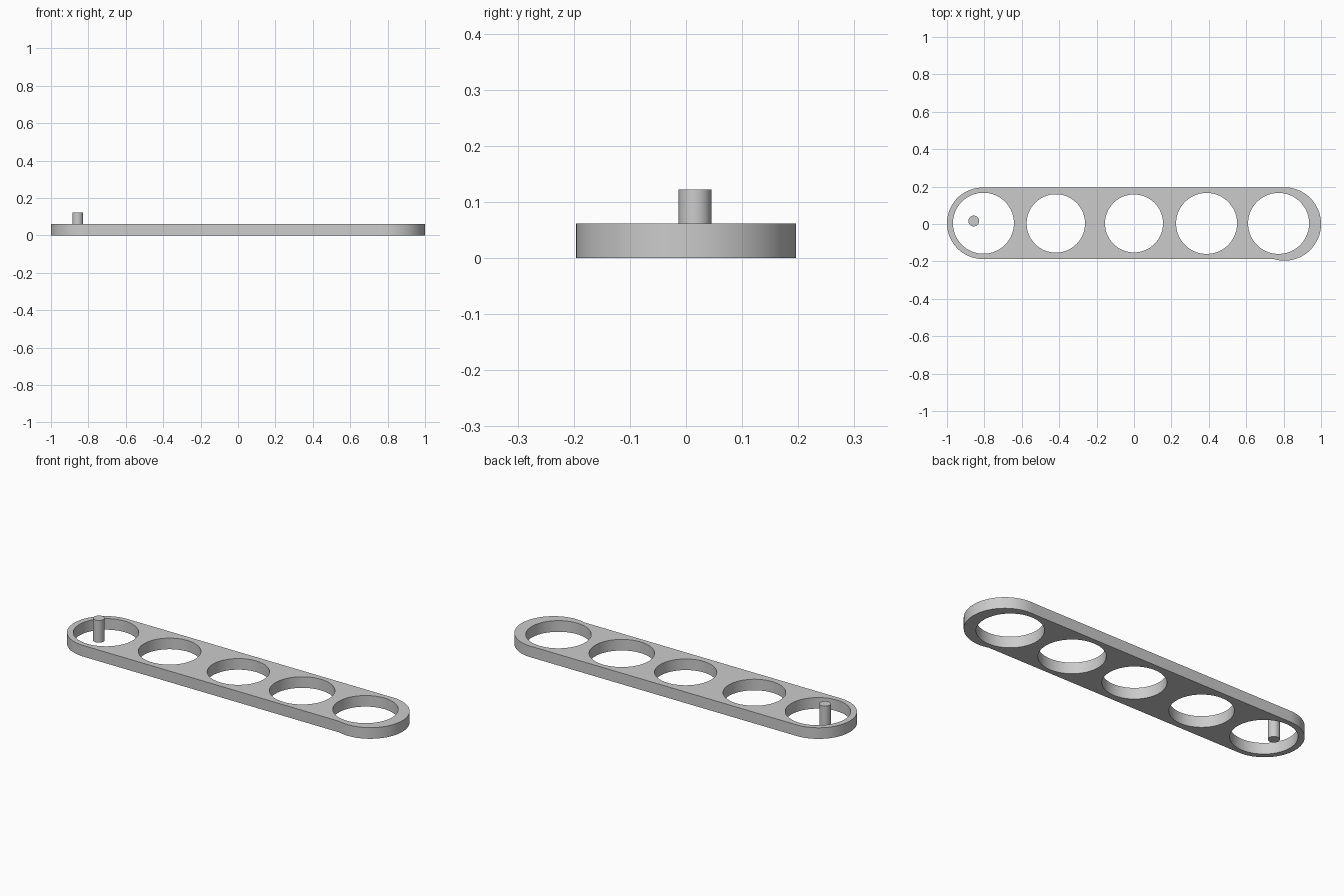
import bpy, bmesh, math

if "Cube" in bpy.data.objects:
    bpy.data.objects.remove(bpy.data.objects["Cube"], do_unlink=True)

THICK = 0.061
PIN_TOP = 0.122

grey = bpy.data.materials.new("plain_grey")
grey.use_nodes = True
colour = (0.6, 0.6, 0.6, 1)
grey.diffuse_color = colour
grey.node_tree.nodes["Principled BSDF"].inputs["Base Color"].default_value = colour


def arc(cx, cy, r, start, end, steps):
    """Points on an arc, angles in degrees."""
    angles = [math.radians(start + (end - start) * i / steps) for i in range(steps + 1)]
    return [(cx + r * math.cos(a), cy + r * math.sin(a)) for a in angles]


def finish(obj):
    obj.data.materials.clear()
    obj.data.materials.append(grey)
    bpy.ops.object.select_all(action="DESELECT")
    obj.select_set(True)
    bpy.context.view_layer.objects.active = obj
    bpy.ops.object.shade_smooth_by_angle(angle=math.radians(30))


def extruded_plate(name, loops, height):
    """Fill closed outlines (inner ones become holes) and give them height."""
    curve = bpy.data.curves.new(name, "CURVE")
    curve.dimensions = "2D"
    curve.fill_mode = "BOTH"
    curve.extrude = height / 2
    for pts in loops:
        spline = curve.splines.new("POLY")
        spline.points.add(len(pts) - 1)
        for p, (x, y) in zip(spline.points, pts):
            p.co = (x, y, 0, 1)
        spline.use_cyclic_u = True
    obj = bpy.data.objects.new(name, curve)
    bpy.context.collection.objects.link(obj)
    bpy.ops.object.select_all(action="DESELECT")
    obj.select_set(True)
    bpy.context.view_layer.objects.active = obj
    bpy.ops.object.convert(target="MESH")
    obj = bpy.context.object
    bm = bmesh.new()
    bm.from_mesh(obj.data)
    bmesh.ops.translate(bm, verts=bm.verts, vec=(0, 0, height / 2))
    bmesh.ops.remove_doubles(bm, verts=bm.verts, dist=0.0001)
    bmesh.ops.recalc_face_normals(bm, faces=bm.faces)
    bm.to_mesh(obj.data)
    bm.free()
    finish(obj)
    return obj


# Bar outline: rounded right end slightly wider than the bar, then left end
outline = arc(0.804, 0, 0.196, -107, 95, 64) + arc(-0.809, 0.004, 0.191, 90, 270, 64)

# Row of round holes: centre x, centre y, radius
holes = [(-0.805, 0.004, 0.163), (-0.418, 0.003, 0.156), (0, 0.003, 0.155),
         (0.388, 0.003, 0.163), (0.773, 0.003, 0.163)]
loops = [outline] + [arc(x, y, r, 0, 360, 96)[:-1] for x, y, r in holes]
extruded_plate("slotted_bar", loops, THICK)

# Upright pin standing inside the end hole
bpy.ops.mesh.primitive_cylinder_add(vertices=48, radius=0.029, depth=PIN_TOP,
                                    location=(-0.857, 0.016, PIN_TOP / 2))
pin = bpy.context.object
pin.name = "upright_pin"
finish(pin)
